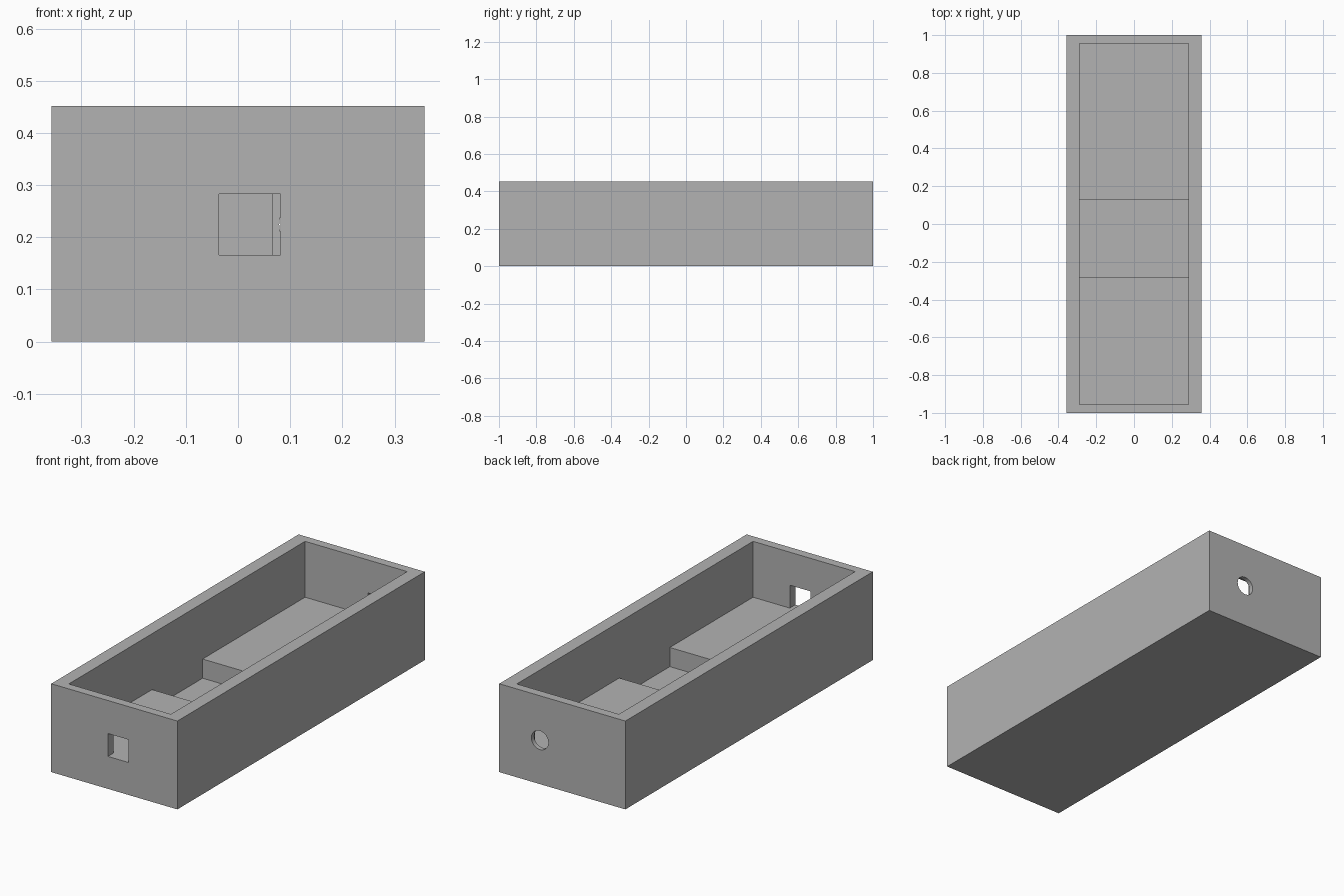
import bpy
import math

default = bpy.data.objects.get("Cube")
if default:
    bpy.data.objects.remove(default, do_unlink=True)

grey = bpy.data.materials.new("plain_grey")
grey.use_nodes = True
colour = (0.45, 0.45, 0.45, 1.0)
grey.diffuse_color = colour
grey.node_tree.nodes["Principled BSDF"].inputs["Base Color"].default_value = colour


def box(name, low, high):
    """Axis-aligned box between two corners."""
    centre = [(a + b) / 2 for a, b in zip(low, high)]
    bpy.ops.mesh.primitive_cube_add(size=1, location=centre)
    obj = bpy.context.object
    obj.name = name
    obj.scale = [b - a for a, b in zip(low, high)]
    bpy.ops.object.transform_apply(location=True, rotation=False, scale=True)
    obj.data.materials.append(grey)
    return obj


def cut(target, cutter):
    """Subtract a cutter and keep it hidden."""
    mod = target.modifiers.new(cutter.name, 'BOOLEAN')
    mod.operation = 'DIFFERENCE'
    mod.solver = 'EXACT'
    mod.object = cutter
    bpy.context.view_layer.objects.active = target
    bpy.ops.object.modifier_apply(modifier=mod.name)
    bpy.data.objects.remove(cutter, do_unlink=True)


W, L, H = 0.357, 1.0, 0.452          # outer half width, half length, height
IW, IL = 0.289, 0.955                # cavity half width, half length
FLOOR, TRENCH = 0.166, 0.068         # raised floor and trench floor heights
PORT_LOW, PORT_HIGH = 0.166, 0.283   # port opening heights
JACK_X = 0.127

# Open tray
tray = box("tray", (-W, -L, 0), (W, L, H))
cut(tray, box("cavity", (-IW, -IL, FLOOR), (IW, IL, H + 0.1)))

# Trench across the middle of the floor
cut(tray, box("trench", (-IW, -0.282, TRENCH), (IW, 0.127, FLOOR + 0.1)))

# Rectangular port through the front wall
cut(tray, box("front_port", (-0.036, -L - 0.1, PORT_LOW), (0.081, -IL + 0.1, PORT_HIGH)))

# Square pocket inside the back wall, with a round hole behind it
cut(tray, box("jack_pocket", (JACK_X - 0.06, IL - 0.1, PORT_LOW),
              (JACK_X + 0.06, IL + 0.022, PORT_HIGH)))
bpy.ops.mesh.primitive_cylinder_add(
    vertices=48, radius=0.048, depth=0.2,
    location=(JACK_X, L, (PORT_LOW + PORT_HIGH) / 2), rotation=(math.pi / 2, 0, 0))
jack_hole = bpy.context.object
jack_hole.name = "jack_hole"
jack_hole.data.materials.append(grey)
cut(tray, jack_hole)

# Crisp edges, smooth round hole
bpy.ops.object.select_all(action='DESELECT')
tray.select_set(True)
bpy.context.view_layer.objects.active = tray
bpy.ops.object.shade_smooth_by_angle(angle=math.radians(30))
